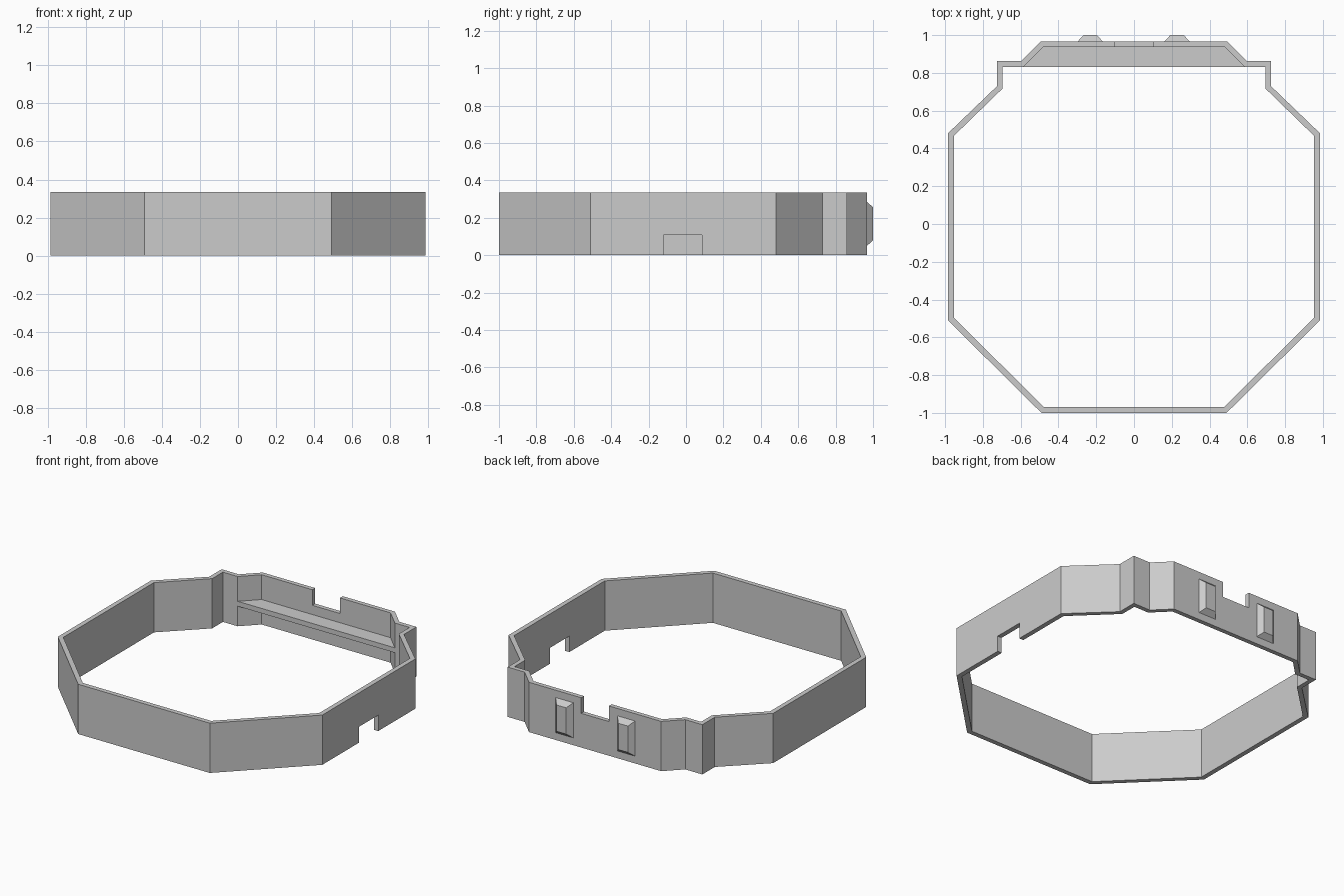
import bpy
import bmesh

if "Cube" in bpy.data.objects:
    bpy.data.objects.remove(bpy.data.objects["Cube"], do_unlink=True)

HEIGHT = 0.335
GREY = (0.6, 0.6, 0.6, 1.0)

grey = bpy.data.materials.new("plain grey")
grey.use_nodes = True
grey.diffuse_color = GREY
grey.node_tree.nodes["Principled BSDF"].inputs["Base Color"].default_value = GREY


def finish(bm, name):
    bmesh.ops.recalc_face_normals(bm, faces=bm.faces)
    mesh = bpy.data.meshes.new(name)
    bm.to_mesh(mesh)
    bm.free()
    mesh.materials.append(grey)
    obj = bpy.data.objects.new(name, mesh)
    bpy.context.collection.objects.link(obj)
    return obj


def mirrored(half):
    """Close a right-hand outline by adding its mirror image."""
    return half + [(-x, y) for x, y in reversed(half)]


def raise_faces(bm, faces, height):
    result = bmesh.ops.extrude_face_region(bm, geom=faces)
    moved = [v for v in result["geom"] if isinstance(v, bmesh.types.BMVert)]
    bmesh.ops.translate(bm, verts=moved, vec=(0, 0, height))


def box(name, low, high):
    bm = bmesh.new()
    bmesh.ops.create_cube(bm, size=1)
    for v in bm.verts:
        v.co = [(high if c > 0 else low)[i] for i, c in enumerate(v.co)]
    return finish(bm, name)


# Wall band: outer and inner outlines joined as a ring, then raised
outer = mirrored([(0.49, -1), (0.985, -0.51), (0.985, 0.48), (0.725, 0.73),
                  (0.725, 0.862), (0.598, 0.862), (0.492, 0.967)])
inner = mirrored([(0.478, -0.968), (0.953, -0.497), (0.953, 0.467), (0.695, 0.718),
                  (0.695, 0.832), (0.585, 0.832), (0.48, 0.937)])
bm = bmesh.new()
out_v = [bm.verts.new((x, y, 0)) for x, y in outer]
in_v = [bm.verts.new((x, y, 0)) for x, y in inner]
n = len(out_v)
ring = [bm.faces.new((out_v[i], out_v[(i + 1) % n], in_v[(i + 1) % n], in_v[i]))
        for i in range(n)]
raise_faces(bm, ring, HEIGHT)
wall = finish(bm, "wall_band")

# Notches: one in the top of the back wall, one in the bottom of the left wall
cutters = [box("back_notch_cutter", (-0.103, 0.9, 0.23), (0.103, 1.05, 0.5)),
           box("side_notch_cutter", (0.9, -0.12, -0.2), (1.05, 0.085, 0.107))]
bpy.context.view_layer.objects.active = wall
for cutter in cutters:
    cutter.hide_render = True
    cut = wall.modifiers.new("notch", "BOOLEAN")
    cut.operation = "DIFFERENCE"
    cut.solver = "EXACT"
    cut.object = cutter
    bpy.ops.object.modifier_apply(modifier=cut.name)
    bpy.data.objects.remove(cutter, do_unlink=True)

# Shelf inside the back bay
bm = bmesh.new()
shelf_outline = mirrored([(0.587, 0.832), (0.482, 0.939)])
shelf_face = bm.faces.new([bm.verts.new((x, y, 0.135)) for x, y in shelf_outline])
raise_faces(bm, [shelf_face], 0.033)
finish(bm, "back_shelf")

# Bevelled studs on the outside of the back wall
for name, centre in (("left_stud", 0.228), ("right_stud", -0.232)):
    stud = box(name, (centre - 0.072, 0.96, 0.043), (centre + 0.072, 1, 0.292))
    for v in stud.data.vertices:
        if v.co.y > 0.99:
            v.co.x += 0.036 if v.co.x < centre else -0.036
            v.co.z += 0.036 if v.co.z < HEIGHT / 2 else -0.036
